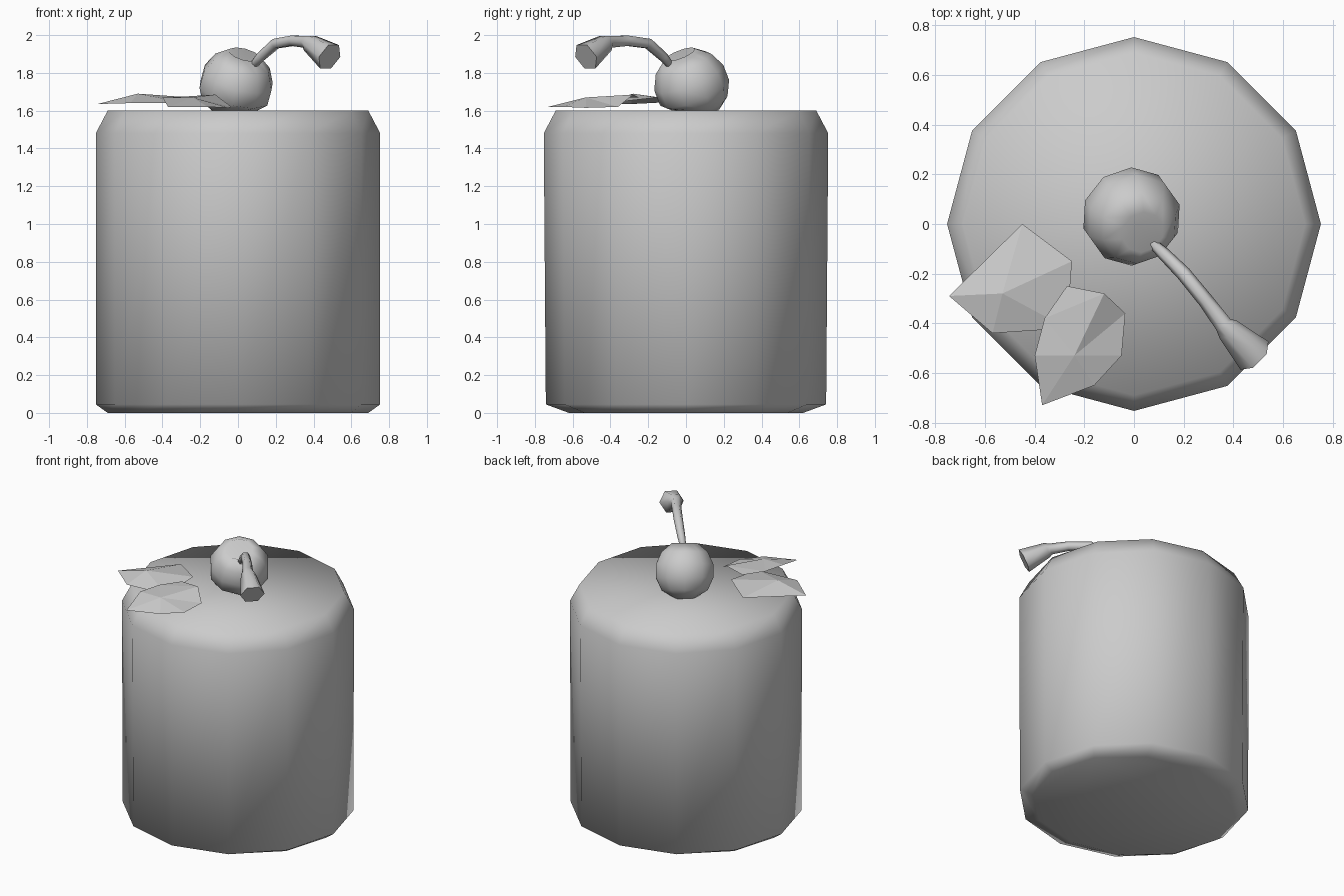
import bpy, bmesh, math
from mathutils import Vector, Matrix

cube = bpy.data.objects.get("Cube")
if cube:
    bpy.data.objects.remove(cube, do_unlink=True)

gray = bpy.data.materials.new("plain gray")
gray.use_nodes = True
gray.diffuse_color = (0.6, 0.6, 0.6, 1)
gray.node_tree.nodes["Principled BSDF"].inputs["Base Color"].default_value = gray.diffuse_color


def finish(bm, name, smooth=True):
    bmesh.ops.recalc_face_normals(bm, faces=bm.faces)
    mesh = bpy.data.meshes.new(name)
    bm.to_mesh(mesh)
    bm.free()
    mesh.materials.append(gray)
    for p in mesh.polygons:
        p.use_smooth = smooth
    obj = bpy.data.objects.new(name, mesh)
    bpy.context.collection.objects.link(obj)
    return obj


def loft(bm, rings):
    """Skin closed rings of points and cap both ends."""
    loops = [[bm.verts.new(p) for p in ring] for ring in rings]
    n = len(loops[0])
    for a, b in zip(loops, loops[1:]):
        for i in range(n):
            j = (i + 1) % n
            bm.faces.new((a[i], a[j], b[j], b[i]))
    caps = [bm.faces.new(loops[0]), bm.faces.new(loops[-1])]
    return caps


def oval(rx, ry, z, n=12):
    return [(rx * math.cos(math.tau * i / n), ry * math.sin(math.tau * i / n), z) for i in range(n)]


# Cake body: twelve sides, chamfered top and undercut base
bm = bmesh.new()
loft(bm, [oval(0.69, 0.62, 0), oval(0.753, 0.742, 0.045),
          oval(0.753, 0.753, 1.48), oval(0.69, 0.69, 1.6)])
finish(bm, "cake_body")

# Cherry: coarse ball with a dimple around the stem
bm = bmesh.new()
bmesh.ops.create_uvsphere(bm, u_segments=10, v_segments=7, radius=0.2)
for v in bm.verts:
    if v.co.z > 0.19:
        v.co.z = 0.1
axis = Vector((0.25, -0.35, 0.9))
tilt = axis.to_track_quat('Z', 'Y').to_matrix().to_4x4()
bm.transform(Matrix.Translation((-0.01, 0.03, 1.735)) @ tilt)
for v in bm.verts:
    v.co.z = max(v.co.z, 1.6)
finish(bm, "cherry")

# Stem: tapering six-sided tube along a bent path, flared at its tip
path = [((0.035, -0.04, 1.79), 0.014), ((0.12, -0.12, 1.885), 0.026),
        ((0.2, -0.2, 1.955), 0.03), ((0.29, -0.31, 1.97), 0.031),
        ((0.36, -0.405, 1.965), 0.036), ((0.38, -0.425, 1.957), 0.05),
        ((0.485, -0.53, 1.885), 0.08)]
points = [Vector(p) for p, r in path]
rings = []
for i, (p, r) in enumerate(path):
    d = (points[min(i + 1, len(path) - 1)] - points[max(i - 1, 0)]).normalized()
    side = d.cross(Vector((0, 0, 1))).normalized()
    up = side.cross(d)
    rings.append([points[i] + r * (side * math.cos(math.tau * k / 6) + up * math.sin(math.tau * k / 6))
                  for k in range(6)])
bm = bmesh.new()
caps = loft(bm, rings)
bmesh.ops.split_edges(bm, edges=list(caps[1].edges))
finish(bm, "cherry_stem")


def leaf(name, crease, left, right):
    """Folded leaf: each outline half joins the ends of a raised crease."""
    bm = bmesh.new()
    mid = [bm.verts.new(p) for p in crease]
    for half in (left, right):
        edge = [bm.verts.new(p) for p in half]
        bm.faces.new(mid + edge[::-1])
    bmesh.ops.triangulate(bm, faces=bm.faces)
    finish(bm, name, smooth=False)


leaf("side_leaf",
     [(-0.745, -0.29, 1.635), (-0.53, -0.28, 1.69), (-0.25, -0.15, 1.67)],
     [(-0.45, 0, 1.65)],
     [(-0.57, -0.44, 1.64), (-0.27, -0.42, 1.64)])
leaf("front_leaf",
     [(-0.37, -0.73, 1.62), (-0.24, -0.53, 1.67), (-0.12, -0.28, 1.685)],
     [(-0.4, -0.53, 1.67), (-0.36, -0.38, 1.67), (-0.27, -0.25, 1.67)],
     [(-0.16, -0.65, 1.62), (-0.05, -0.53, 1.615), (-0.035, -0.36, 1.62)])
